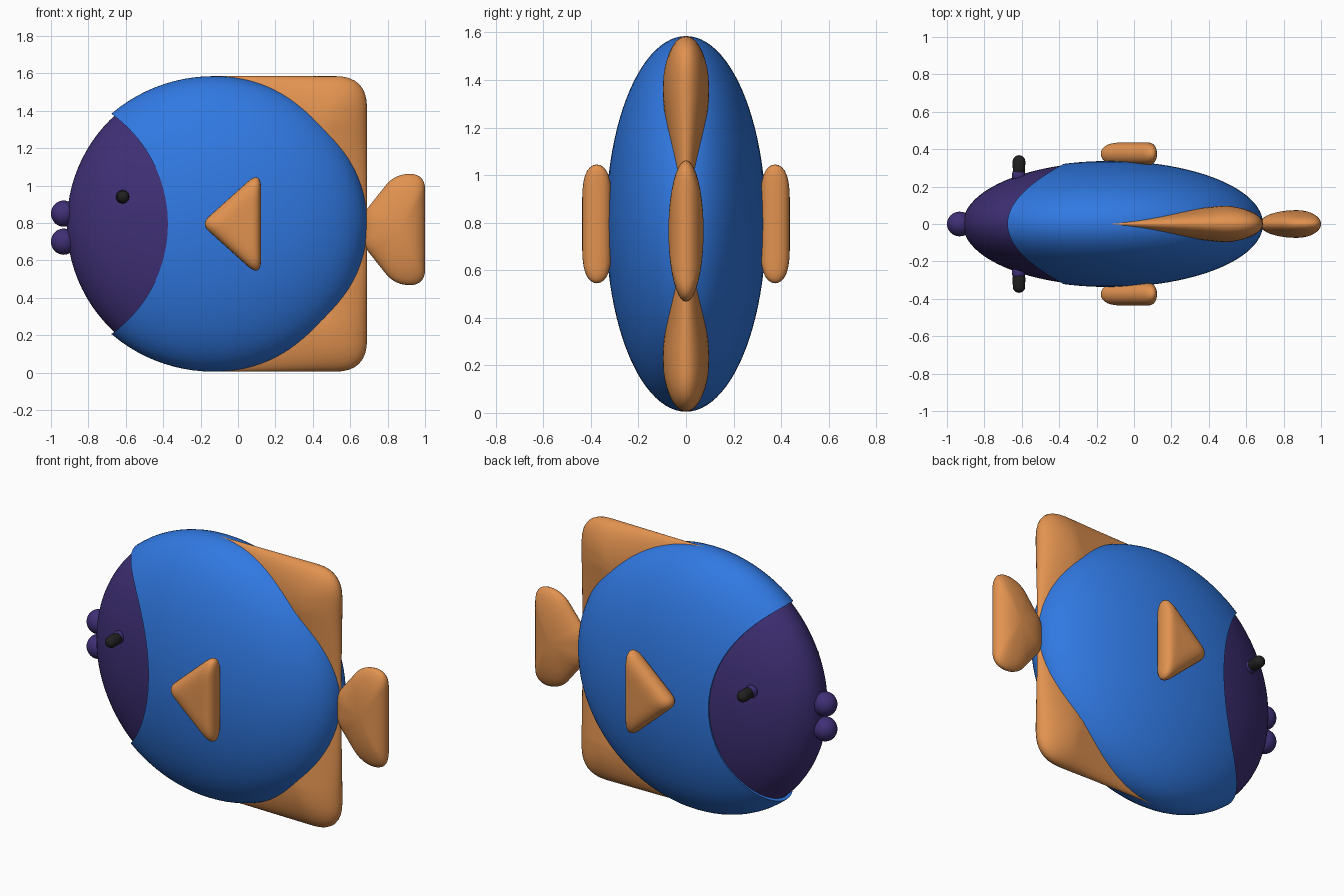
import bpy, bmesh, math
from mathutils import Matrix, Vector

if "Cube" in bpy.data.objects:
    bpy.data.objects.remove(bpy.data.objects["Cube"])

MID = 0.795


def material(name, rgb):
    m = bpy.data.materials.new(name)
    m.diffuse_color = (*rgb, 1)
    m.use_nodes = True
    m.node_tree.nodes["Principled BSDF"].inputs["Base Color"].default_value = m.diffuse_color
    return m


BLUE = material("blue", (0.03, 0.19, 0.76))
PURPLE = material("dark purple", (0.05, 0.029, 0.18))
ORANGE = material("orange", (0.76, 0.29, 0.08))
BLACK = material("black", (0.015, 0.015, 0.015))


def finish(bm, name, mat, angle=40):
    bmesh.ops.recalc_face_normals(bm, faces=bm.faces)
    me = bpy.data.meshes.new(name)
    bm.to_mesh(me)
    bm.free()
    ob = bpy.data.objects.new(name, me)
    bpy.context.collection.objects.link(ob)
    me.materials.append(mat)
    bpy.ops.object.select_all(action='DESELECT')
    ob.select_set(True)
    bpy.context.view_layer.objects.active = ob
    bpy.ops.object.shade_smooth_by_angle(angle=math.radians(angle))
    return ob


def ellipsoid(name, mat, loc, radii, seg=32):
    # poles lie on the y axis
    bm = bmesh.new()
    bmesh.ops.create_uvsphere(bm, u_segments=seg, v_segments=seg // 2, radius=1)
    bm.transform(Matrix.Translation(loc) @ Matrix.Diagonal((*radii, 1))
                 @ Matrix.Rotation(math.pi / 2, 4, 'X'))
    return finish(bm, name, mat)


def cut(ob, cutter, operation):
    mod = ob.modifiers.new("cut", 'BOOLEAN')
    mod.object, mod.operation, mod.solver = cutter, operation, 'EXACT'
    bpy.context.view_layer.objects.active = ob
    bpy.ops.object.modifier_apply(modifier=mod.name)
    ob.select_set(True)
    bpy.ops.object.shade_smooth_by_angle(angle=math.radians(40))


def rounded(corners):
    # corners are (x, z, rounding); long edges are subdivided
    pts = []
    n = len(corners)
    for i, (x, z, r) in enumerate(corners):
        p = Vector((x, z))
        a = p + (Vector(corners[i - 1][:2]) - p).normalized() * r
        b = p + (Vector(corners[(i + 1) % n][:2]) - p).normalized() * r
        for k in range(9):
            t = k / 8
            pts.append(a * (1 - t) ** 2 + p * 2 * t * (1 - t) + b * t * t)
    out = []
    for p, q in zip(pts, pts[1:] + pts[:1]):
        k = max(1, math.ceil((q - p).length / 0.05))
        out += [p.lerp(q, j / k) for j in range(k)]
    return out


def cushion(name, corners, centre, thick, y=0, power=2, taper=lambda x, z: 1):
    # puffed plate made of concentric rings of the outline
    outline, c = rounded(corners), Vector(centre)
    n, steps = len(outline), 20
    bm = bmesh.new()
    rings = []
    for k in range(1, steps):
        a = math.pi * (k / steps - 0.5)
        s = math.cos(a)
        h = math.copysign(thick * math.sqrt(max(0, 1 - s ** power)), a)
        ring = []
        for p in outline:
            q = c + (p - c) * s
            ring.append(bm.verts.new((q.x, y + h * taper(q.x, q.y), q.y)))
        rings.append(ring)
    for r0, r1 in zip(rings, rings[1:]):
        for i in range(n):
            j = (i + 1) % n
            bm.faces.new((r0[i], r0[j], r1[j], r1[i]))
    for ring, side in ((rings[0], -1), (rings[-1], 1)):
        tip = bm.verts.new((c.x, y + side * thick * taper(*c), c.y))
        for i in range(n):
            bm.faces.new((ring[i], ring[(i + 1) % n], tip))
    return finish(bm, name, ORANGE, 60)


# body and head, divided by a large cylinder
body = ellipsoid("body", BLUE, (-0.13, 0, MID), (0.82, 0.337, 0.79), 96)
head = ellipsoid("head", PURPLE, (-0.13, 0, MID), (0.785, 0.331, 0.785), 96)
bm = bmesh.new()
bmesh.ops.create_cone(bm, cap_ends=True, segments=128, radius1=0.725, radius2=0.725, depth=2)
bm.transform(Matrix.Translation((-1.10, 0, MID)) @ Matrix.Rotation(math.pi / 2, 4, 'X'))
cutter = finish(bm, "cutter", PURPLE)
cutter.hide_render = True
cut(body, cutter, 'DIFFERENCE')
cut(head, cutter, 'INTERSECT')
bpy.data.objects.remove(cutter)

# lips
for label, z in (("upper", 0.85), ("lower", 0.70)):
    ellipsoid(label + "_lip", PURPLE, (-0.932, 0, z), (0.068, 0.066, 0.07))

# eyes, eye stalks and side fins on both sides
for label, s in (("right", -1), ("left", 1)):
    ellipsoid(label + "_eye_stalk", PURPLE, (-0.617, s * 0.26, 0.94), (0.036, 0.04, 0.036))
    bm = bmesh.new()
    bmesh.ops.create_uvsphere(bm, u_segments=24, v_segments=12, radius=0.034)
    for v in bm.verts:
        v.co.z += 0.022 if v.co.z > 0.001 else -0.022
    bm.transform(Matrix.Translation((-0.615, s * 0.312, 0.94)) @ Matrix.Rotation(math.pi / 2, 4, 'X'))
    finish(bm, label + "_eye", BLACK)
    cushion(label + "_side_fin",
            [(-0.20, MID, 0.06), (0.123, MID + 0.29, 0.10), (0.123, MID - 0.29, 0.10)],
            (0.03, MID), 0.062, y=s * 0.375, power=5)

# top and bottom fins, thinning toward their tips
for label, s in (("top", 1), ("bottom", -1)):
    cushion(label + "_fin",
            [(-0.17, MID + s * 0.79, 0.04), (0.69, MID + s * 0.79, 0.17), (0.69, MID + s * 0.03, 0.04)],
            (0.44, MID + s * 0.55), 0.1,
            taper=lambda x, z: min(1, 0.35 + 1.1 * (x + 0.1), 0.4 + 1.1 * abs(z - MID)))

# tail
T = 0.765
cushion("tail_fin",
        [(0.67, T + 0.085, 0.05), (0.84, T + 0.30, 0.085), (1.0, T + 0.295, 0.08),
         (1.0, T - 0.295, 0.08), (0.84, T - 0.30, 0.085), (0.67, T - 0.085, 0.05)],
        (0.87, T), 0.074)
